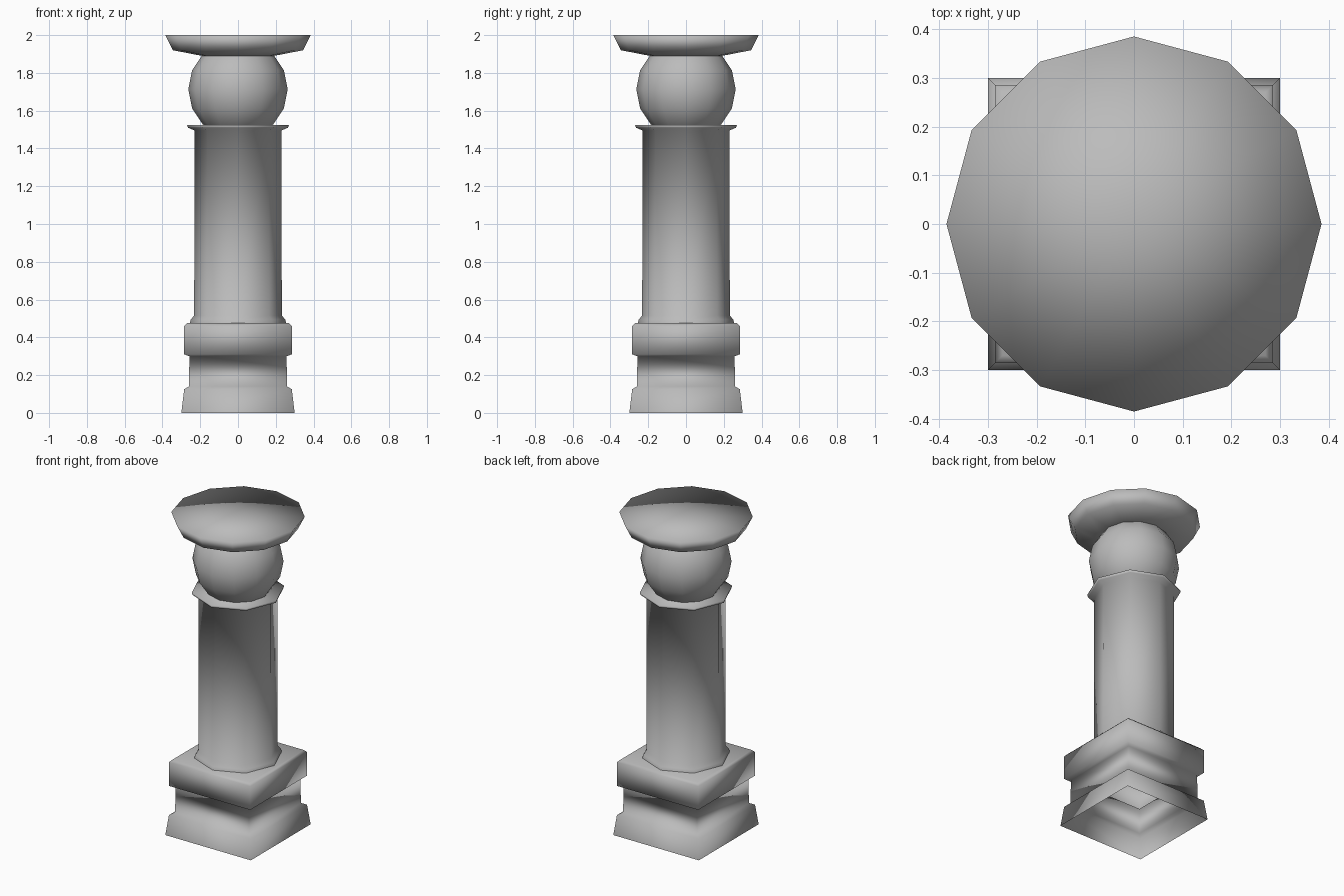
import bpy
import bmesh
from math import cos, sin, pi, sqrt, radians

cube = bpy.data.objects.get("Cube")
if cube:
    bpy.data.objects.remove(cube, do_unlink=True)

# Single stone colour
stone = bpy.data.materials.new("grey_stone")
stone.use_nodes = True
colour = (0.5, 0.5, 0.5, 1.0)
stone.diffuse_color = colour
stone.node_tree.nodes["Principled BSDF"].inputs["Base Color"].default_value = colour


def lathe(name, profile, sides, turn=0.0, close_top=True, close_bottom=False):
    """Stack of regular polygons from (radius, height) pairs, smooth shaded."""
    bm = bmesh.new()
    rings = []
    for r, z in profile:
        rings.append([bm.verts.new((r * cos(turn + 2 * pi * i / sides),
                                    r * sin(turn + 2 * pi * i / sides), z))
                      for i in range(sides)])
    for low, high in zip(rings, rings[1:]):
        for i in range(sides):
            j = (i + 1) % sides
            bm.faces.new((low[i], low[j], high[j], high[i]))
    for ring, wanted, flip in ((rings[-1], close_top, False),
                               (rings[0], close_bottom, True)):
        if wanted:
            hub = bm.verts.new((0, 0, ring[0].co.z))
            for i in range(sides):
                a, b = ring[i], ring[(i + 1) % sides]
                bm.faces.new((b, a, hub) if flip else (a, b, hub))
    for face in bm.faces:
        face.smooth = True
    mesh = bpy.data.meshes.new(name)
    bm.to_mesh(mesh)
    bm.free()
    mesh.materials.append(stone)
    obj = bpy.data.objects.new(name, mesh)
    bpy.context.collection.objects.link(obj)
    return obj


# Square plinth, hollow underneath; half widths become corner radii
plinth = [(0.30, 0), (0.285, 0.125), (0.26, 0.14), (0.257, 0.30),
          (0.285, 0.31), (0.285, 0.46), (0.27, 0.475)]
lathe("square_plinth", [(w * sqrt(2), z) for w, z in plinth], 4, pi / 4)

# Octagonal shaft with foot moulding and collar
lathe("column_shaft",
      [(0.255, 0.475), (0.25, 0.495), (0.232, 0.515), (0.23, 1.495),
       (0.265, 1.51), (0.27, 1.525)], 8)

# Ball between collar and dish
ball = [(0.263 * cos(radians(a)), 1.713 + 0.263 * sin(radians(a)))
        for a in (-67.5, -45, -22.5, 0, 22.5, 45, 67.5)]
lathe("ball", ball, 12, close_bottom=True)

# Flat-topped twelve-sided dish
lathe("top_dish", [(0.19, 1.89), (0.345, 1.92), (0.385, 2.0)], 12,
      close_bottom=True)
